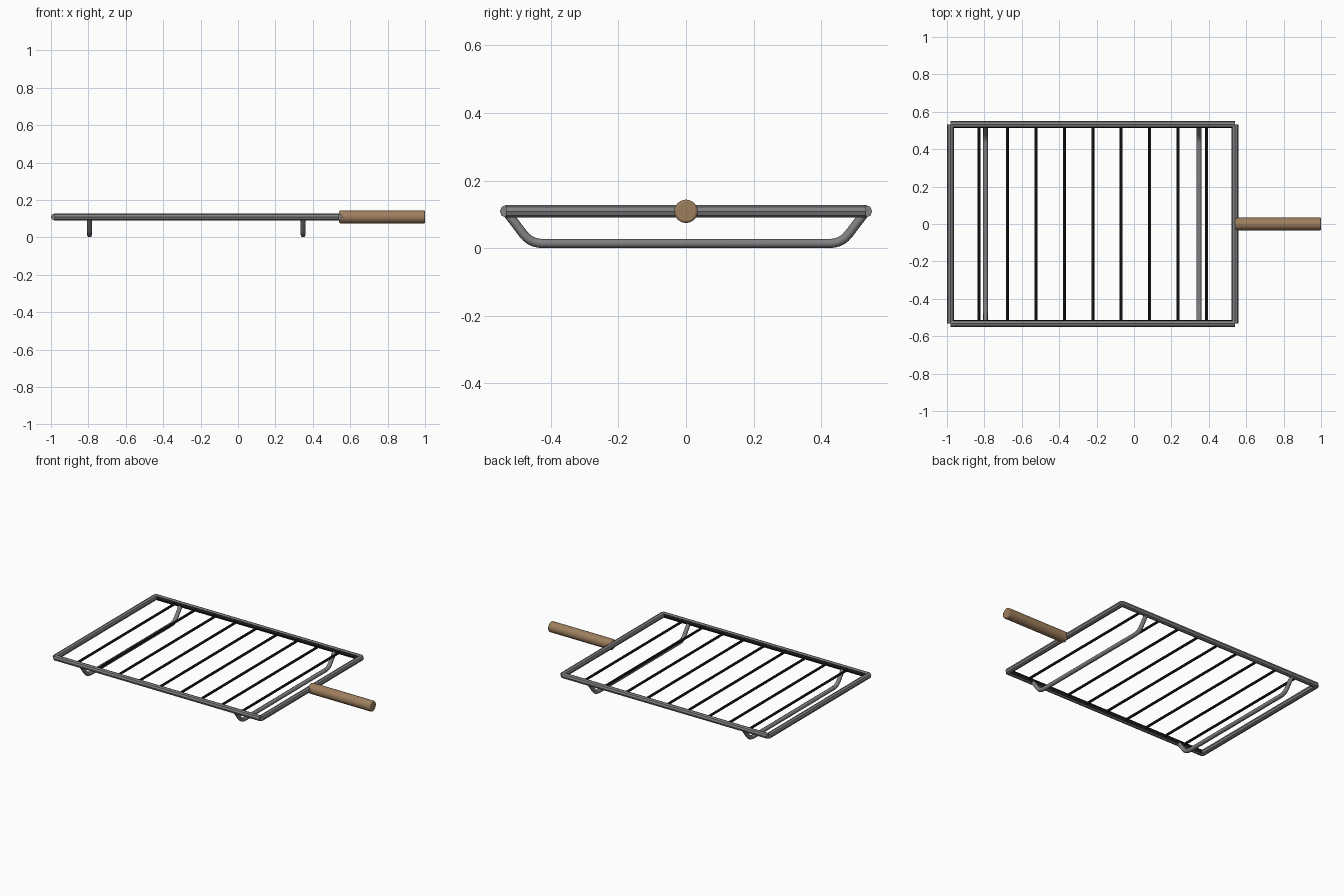
import bpy
import math
from mathutils import Vector

cube = bpy.data.objects.get("Cube")
if cube:
    bpy.data.objects.remove(cube)


def material(name, rgb, rough):
    m = bpy.data.materials.new(name)
    m.use_nodes = True
    color = (*rgb, 1)
    m.diffuse_color = color
    bsdf = m.node_tree.nodes["Principled BSDF"]
    bsdf.inputs["Base Color"].default_value = color
    bsdf.inputs["Roughness"].default_value = rough
    return m


STEEL = material("grey steel", (0.22, 0.22, 0.23), 0.5)
DARK = material("dark iron", (0.014, 0.014, 0.014), 0.6)
WOOD = material("tan wood", (0.34, 0.21, 0.11), 0.7)

X0, X1 = -0.982, 0.541      # frame end bars
Y = 0.532                   # frame side rails
Z = 0.109                   # height of the grill plane


def bar(name, start, end, radius, sides, mat):
    """Straight prism between two points, with a corner on each axis."""
    a, b = Vector(start), Vector(end)
    bpy.ops.mesh.primitive_cylinder_add(vertices=sides, radius=radius,
                                        depth=(b - a).length)
    ob = bpy.context.object
    ob.name = name
    ob.data.transform((b - a).to_track_quat('Z', 'Y').to_matrix().to_4x4())
    ob.location = (a + b) / 2
    ob.data.materials.append(mat)
    return ob


# Frame rails, with dark faces on the side that holds the rods
for side, name in ((-1, "front_rail"), (1, "back_rail")):
    rail = bar(name, (X0, side * Y, Z), (X1, side * Y, Z), 0.0185, 8, STEEL)
    rail.data.materials.append(DARK)
    for face in rail.data.polygons:
        if face.normal.y * side < -0.5:
            face.material_index = 1

# Frame end bars
for x, name in ((X0, "right_end_bar"), (X1, "left_end_bar")):
    bar(name, (x, -Y, Z), (x, Y, Z), 0.0185, 8, STEEL)

# Evenly spaced cooking rods
for i in range(1, 10):
    x = X0 + (X1 - X0) * i / 10
    bar(f"cooking_rod_{i}", (x, -Y, Z), (x, Y, Z), 0.008, 8, DARK)

# Bent legs: tubes swept along a path with rounded corners
FOOT_Y, FOOT_Z, BEND = 0.46, 0.014, 0.035
slope = Vector((0, Y - FOOT_Y, Z - FOOT_Z)).normalized()
corner = Vector((0, FOOT_Y, FOOT_Z))
half = [Vector((0, Y, Z))]
p, q = corner + slope * BEND, corner - Vector((0, BEND, 0))
for k in range(6):
    t = k / 5
    half.append(p * (1 - t) ** 2 + corner * 2 * t * (1 - t) + q * t ** 2)
path = half + [Vector((0, -v.y, v.z)) for v in reversed(half)]

for x, name in ((-0.794, "right_leg"), (0.348, "left_leg")):
    curve = bpy.data.curves.new(name, 'CURVE')
    curve.dimensions = '3D'
    curve.bevel_depth = 0.0135
    curve.bevel_resolution = 2
    curve.use_fill_caps = True
    spline = curve.splines.new('POLY')
    spline.points.add(len(path) - 1)
    for point, co in zip(spline.points, path):
        point.co = (*co, 1)
    curve.materials.append(STEEL)
    leg = bpy.data.objects.new(name, curve)
    leg.location.x = x
    bpy.context.collection.objects.link(leg)
    bpy.ops.object.select_all(action='DESELECT')
    leg.select_set(True)
    bpy.context.view_layer.objects.active = leg
    bpy.ops.object.convert(target='MESH')
    bpy.ops.object.shade_smooth_by_angle(angle=math.radians(50))

# Wooden handle with softened ends
handle = bar("handle", (X1, 0, Z), (1, 0, Z), 0.0345, 24, WOOD)
bevel = handle.modifiers.new("soft_ends", 'BEVEL')
bevel.width = 0.006
bevel.segments = 2
bevel.limit_method = 'ANGLE'
bpy.ops.object.shade_smooth_by_angle(angle=math.radians(40))
